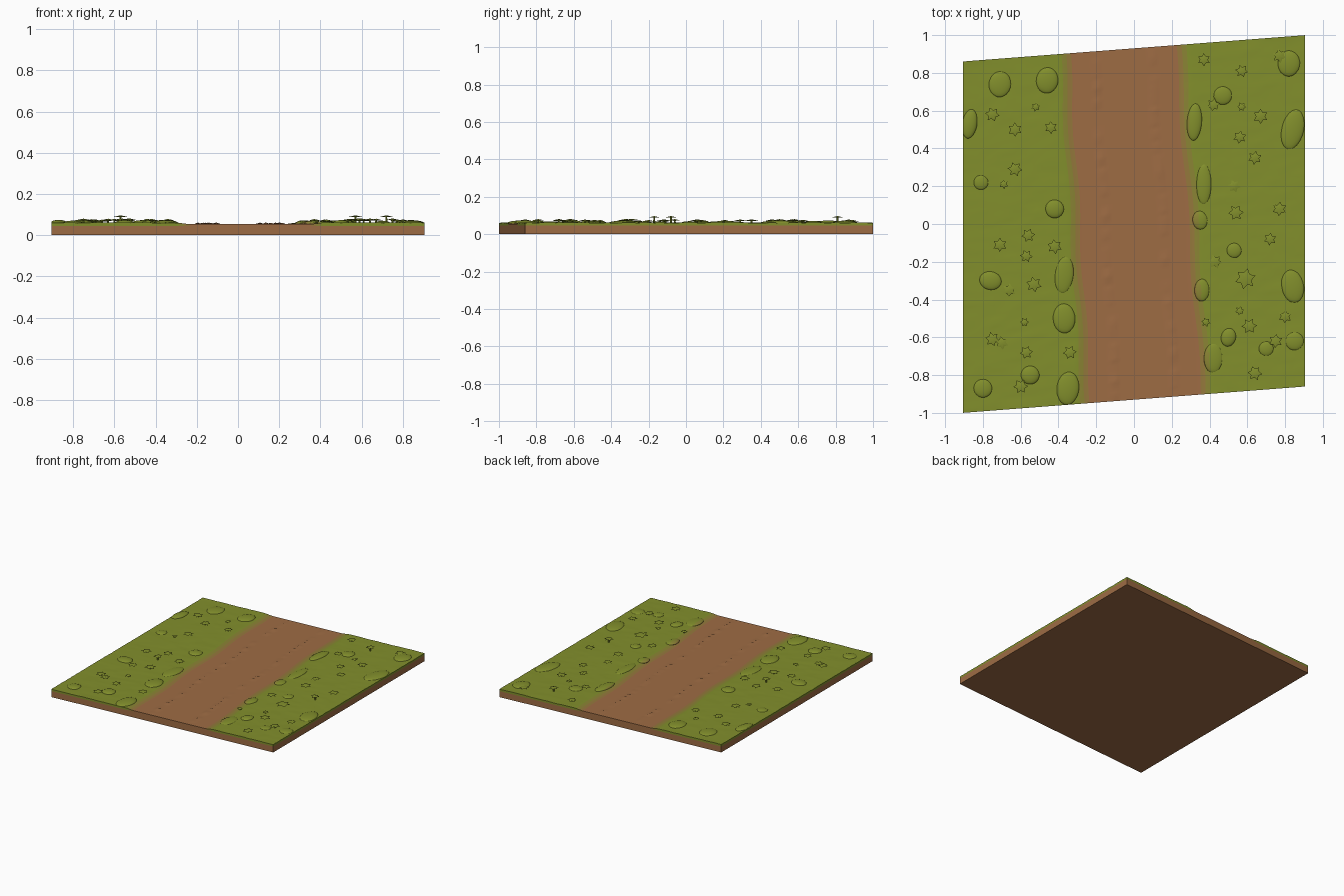
import bpy, bmesh, math, random
from mathutils import Matrix, Vector

rng = random.Random(4)
cube = bpy.data.objects.get("Cube")
if cube:
    bpy.data.objects.remove(cube, do_unlink=True)

HALF_X, HALF_Y, SLOPE = 0.905, 0.93, 0.077
GRASS_Z, PATH_Z = 0.061, 0.054


def linear(c):
    c /= 255
    return c / 12.92 if c < 0.04 else ((c + 0.055) / 1.055) ** 2.4


def material(name, rgb):
    m = bpy.data.materials.new(name)
    m.use_nodes = True
    col = (*[linear(c) for c in rgb], 1)
    m.diffuse_color = col
    bsdf = m.node_tree.nodes["Principled BSDF"]
    bsdf.inputs["Base Color"].default_value = col
    bsdf.inputs["Roughness"].default_value = 0.9
    return m


MATS = [material("grass_green", (130, 143, 44)),
        material("mossy_soil", (138, 132, 52)),
        material("dry_soil_edge", (148, 120, 60)),
        material("path_brown", (158, 108, 68))]
GRASS, MOSS, EDGE, PATH = range(4)


def finish(name, bm, angle=35):
    me = bpy.data.meshes.new(name)
    bm.to_mesh(me)
    bm.free()
    for m in MATS:
        me.materials.append(m)
    ob = bpy.data.objects.new(name, me)
    bpy.context.collection.objects.link(ob)
    me.shade_smooth()
    me.set_sharp_from_angle(angle=math.radians(angle))
    return ob


# Path borders drift sideways along the tile
def left_edge(y):
    return -0.31 - 0.06 * y + 0.008 * math.sin(9 * y)


def right_edge(y):
    return 0.312 - 0.073 * y + 0.008 * math.sin(8 * y + 1)


def ground_colour(x, y):
    d = max(left_edge(y) - x, x - right_edge(y))
    return PATH if d < -0.025 else EDGE if d < 0 else MOSS if d < 0.025 else GRASS


def row_columns(y):
    l, r = left_edge(y), right_edge(y)
    border = (-0.05, -0.025, 0, 0.025)
    left = [-HALF_X + (l - 0.05 + HALF_X) * i / 14 for i in range(14)]
    right = [r + 0.05 + (HALF_X - r - 0.05) * i / 14 for i in range(1, 15)]
    a, b = l + 0.025, r - 0.025
    middle = [a + (b - a) * i / 30 for i in range(1, 30)]
    return left + [l + t for t in border] + middle + [r - t for t in reversed(border)] + right


def ground_height(x, y):
    l, r = left_edge(y), right_edge(y)
    d = max(l - x, x - r)
    k = min(1, max(0, (d + 0.025) / 0.06))
    z = PATH_Z + (GRASS_Z - PATH_Z) * k * k * (3 - 2 * k)
    if d > 0.03:
        z += rng.uniform(-0.001, 0.0015)
    # broken ridges beside the wheel tracks
    u = abs(x - (l + r) / 2)
    if abs(u - 0.155) < 0.012 and rng.random() < 0.4:
        z += rng.uniform(0.002, 0.008)
    return z


# Ground slab: surface, banded side walls and base
bm = bmesh.new()
ROWS = 80
rows = []
for j in range(ROWS + 1):
    y = -HALF_Y + 2 * HALF_Y * j / ROWS
    rows.append([bm.verts.new((x, y + SLOPE * x, ground_height(x, y))) for x in row_columns(y)])
for a, b in zip(rows, rows[1:]):
    for i in range(len(a) - 1):
        bm.faces.new((a[i], a[i + 1], b[i + 1], b[i]))
for z in (0.046, 0):
    rim = [e for e in bm.edges if e.is_boundary and (z or all(v.co.z < 0.047 for v in e.verts))]
    made = bmesh.ops.extrude_edge_only(bm, edges=rim)["geom"]
    for v in made:
        if isinstance(v, bmesh.types.BMVert):
            v.co.z = z
bmesh.ops.edgeloop_fill(bm, edges=[e for e in bm.edges if e.is_boundary])
bmesh.ops.recalc_face_normals(bm, faces=bm.faces)
for f in bm.faces:
    c = f.calc_center_median()
    low = c.z < 0.04
    f.material_index = PATH if low else ground_colour(c.x, c.y - SLOPE * c.x)
finish("ground_slab", bm)

# Low grassy mounds: x, y, half width, half length in hundredths
MOUNDS = [(-71, 74, 6, 7), (-46, 76, 6, 7), (-87, 53, 4, 8), (-81, 22, 4, 4),
          (-37, -27, 5, 10), (-37, -50, 6, 8), (-35, -87, 6, 9), (-76, -30, 6, 5),
          (-80, -87, 5, 5), (-42, 8, 5, 5), (-55, -80, 5, 5), (82, 85, 6, 7),
          (84, 50, 6, 11), (32, 54, 4, 10), (37, 21, 4, 11), (84, -33, 6, 9),
          (42, -71, 5, 8), (50, -60, 4, 5), (36, -35, 4, 6), (70, -66, 4, 4),
          (85, -62, 5, 5), (47, 68, 5, 5), (35, 2, 4, 5), (53, -14, 4, 4)]
bm = bmesh.new()
for x, y, w, h in MOUNDS:
    place = (Matrix.Translation((x / 100, y / 100, GRASS_Z - 0.003))
             @ Matrix.Rotation(rng.uniform(-0.3, 0.3), 4, "Z")
             @ Matrix.Diagonal((w / 100, h / 100, rng.uniform(0.011, 0.017), 1)))
    bmesh.ops.create_icosphere(bm, subdivisions=3, radius=1, matrix=place)


def trim(co, no):
    geom = bm.verts[:] + bm.edges[:] + bm.faces[:]
    bmesh.ops.bisect_plane(bm, geom=geom, plane_co=co, plane_no=no, clear_outer=True)


trim((0, 0, 0.055), (0, 0, -1))
for s in (1, -1):
    trim((s * HALF_X, 0, 0), (s, 0, 0))
    trim((0, s * HALF_Y, 0), (-s * SLOPE, s, 0))
for f in bm.faces:
    c = f.calc_center_median()
    f.material_index = ground_colour(c.x, c.y)
finish("grass_mounds", bm, 60)

# Star-leaved plants: x, y in hundredths
PLANTS = [(-75, 58), (-63, 50), (-44, 51), (-63, 29), (-56, -6), (-71, -11), (-42, -12),
          (-53, -32), (-66, -35), (-75, -61), (-70, -63), (-57, -68), (-34, -68), (-60, -86),
          (37, 87), (77, 89), (42, 63), (67, 57), (56, 46), (64, 35), (53, 20), (54, 6),
          (77, 8), (43, -20), (61, -54), (80, -49), (75, -62), (64, -79)]
SMALL = [(-52, 62), (-69, 21), (-58, -52), (57, 62), (56, -46), (38, -52)]
TALL = [(-57, -17), (57, 81), (72, -8)]


def add_plant(bm, x, y, radius, z):
    turn = rng.uniform(0, math.tau)
    base = Vector((x / 100, y / 100, z))
    ring = []
    for i in range(12):
        r, drop = (radius, 0.003) if i % 2 == 0 else (radius * 0.6, 0.001)
        a = turn + math.tau * i / 12
        ring.append(base + Vector((r * math.cos(a), r * math.sin(a), -drop)))
    edge = [bm.verts.new(p) for p in ring]
    top = bm.verts.new(base + Vector((0, 0, 0.005)))
    under = bm.verts.new(base - Vector((0, 0, 0.004)))
    for a, b in zip(edge, edge[1:] + edge[:1]):
        bm.faces.new((a, b, top))
        bm.faces.new((b, a, under))
    # stem down into the soil
    depth = z - 0.05
    bmesh.ops.create_cone(bm, segments=6, radius1=0.007, radius2=0.004, depth=depth,
                          matrix=Matrix.Translation((base.x, base.y, 0.05 + depth / 2)))


bm = bmesh.new()
for x, y in PLANTS:
    add_plant(bm, x, y, rng.uniform(0.034, 0.042), rng.uniform(0.07, 0.077))
for x, y in SMALL:
    add_plant(bm, x, y, 0.025, 0.072)
for x, y in TALL:
    add_plant(bm, x, y, 0.034, 0.092)
add_plant(bm, 59, -29, 0.055, 0.077)
finish("star_plants", bm, 30)
